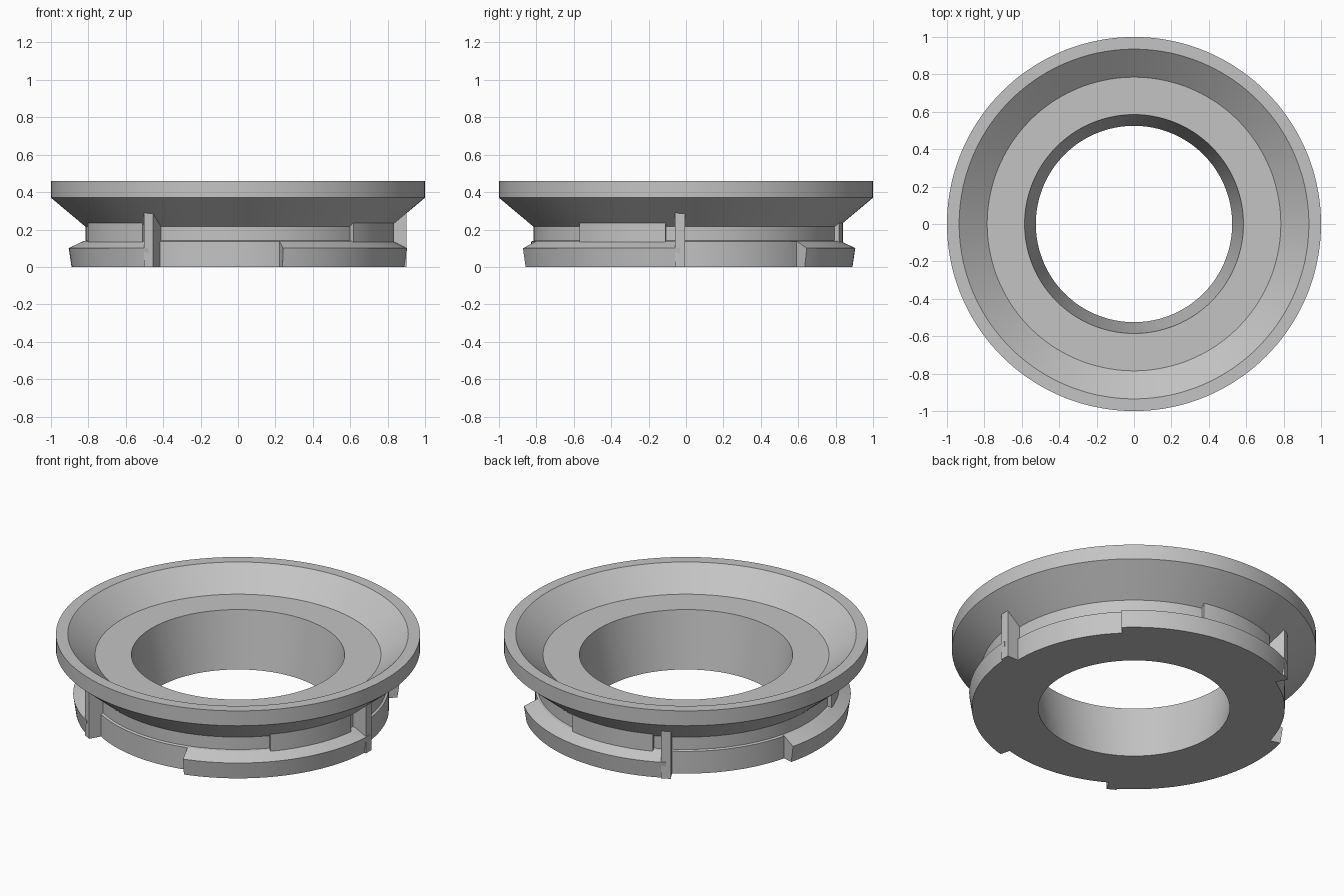
import bpy, bmesh
from math import cos, sin, radians, ceil

if "Cube" in bpy.data.objects:
    bpy.data.objects.remove(bpy.data.objects["Cube"], do_unlink=True)

# Single grey plastic
GREY = (0.55, 0.55, 0.55, 1)
mat = bpy.data.materials.new("grey_plastic")
mat.use_nodes = True
mat.diffuse_color = GREY
mat.node_tree.nodes["Principled BSDF"].inputs["Base Color"].default_value = GREY


def finish(name, bm):
    bmesh.ops.recalc_face_normals(bm, faces=bm.faces)
    mesh = bpy.data.meshes.new(name)
    bm.to_mesh(mesh)
    bm.free()
    obj = bpy.data.objects.new(name, mesh)
    bpy.context.collection.objects.link(obj)
    mesh.materials.append(mat)
    bpy.ops.object.select_all(action="DESELECT")
    obj.select_set(True)
    bpy.context.view_layer.objects.active = obj
    bpy.ops.object.shade_smooth_by_angle(angle=radians(20))
    return obj


def sweep(name, profile, start=0, end=360):
    """Turn a closed (radius, z) profile about z between two angles in degrees."""
    full = end - start == 360
    steps = ceil((end - start) / 2.5)
    bm = bmesh.new()
    rings = []
    for i in range(steps if full else steps + 1):
        a = radians(start + (end - start) * i / steps)
        rings.append([bm.verts.new((r * cos(a), r * sin(a), z)) for r, z in profile])
    n = len(profile)
    for i in range(steps):
        a, b = rings[i], rings[(i + 1) % len(rings)]
        for j in range(n):
            k = (j + 1) % n
            bm.faces.new((a[j], b[j], b[k], a[k]))
    if not full:
        bm.faces.new(rings[0])
        bm.faces.new(rings[-1])
    return finish(name, bm)


# Ring body: tapered bore, floor, flared dish, rim, cone, neck and base
sweep("ring_body", [
    (0.525, 0), (0.585, 0.335), (0.785, 0.335), (0.935, 0.46), (1, 0.46),
    (1, 0.37), (0.815, 0.215), (0.815, 0.14), (0.828, 0.135), (0.828, 0)])

LUG = [(0.75, 0), (0.89, 0), (0.905, 0.1), (0.828, 0.138), (0.75, 0.138)]
PAD = [(0.75, 0.125), (0.84, 0.125), (0.84, 0.235), (0.75, 0.235)]

# Three sets of bayonet lug, raised pad and stop
for turn, side in ((0, "left"), (120, "back"), (240, "front")):
    sweep(f"lug_{side}", LUG, turn - 74.5, turn - 2)
    sweep(f"pad_{side}", PAD, turn - 42.8, turn - 7.5)
    bm = bmesh.new()
    bmesh.ops.create_cube(bm, size=1)
    for v in bm.verts:
        v.co.x = 0.9 if v.co.x > 0 else 0.76
        v.co.y = -0.005 if v.co.y > 0 else -0.06
        v.co.z = 0.29 if v.co.z > 0 else 0
    stop = finish(f"stop_{side}", bm)
    stop.rotation_euler.z = radians(turn)
